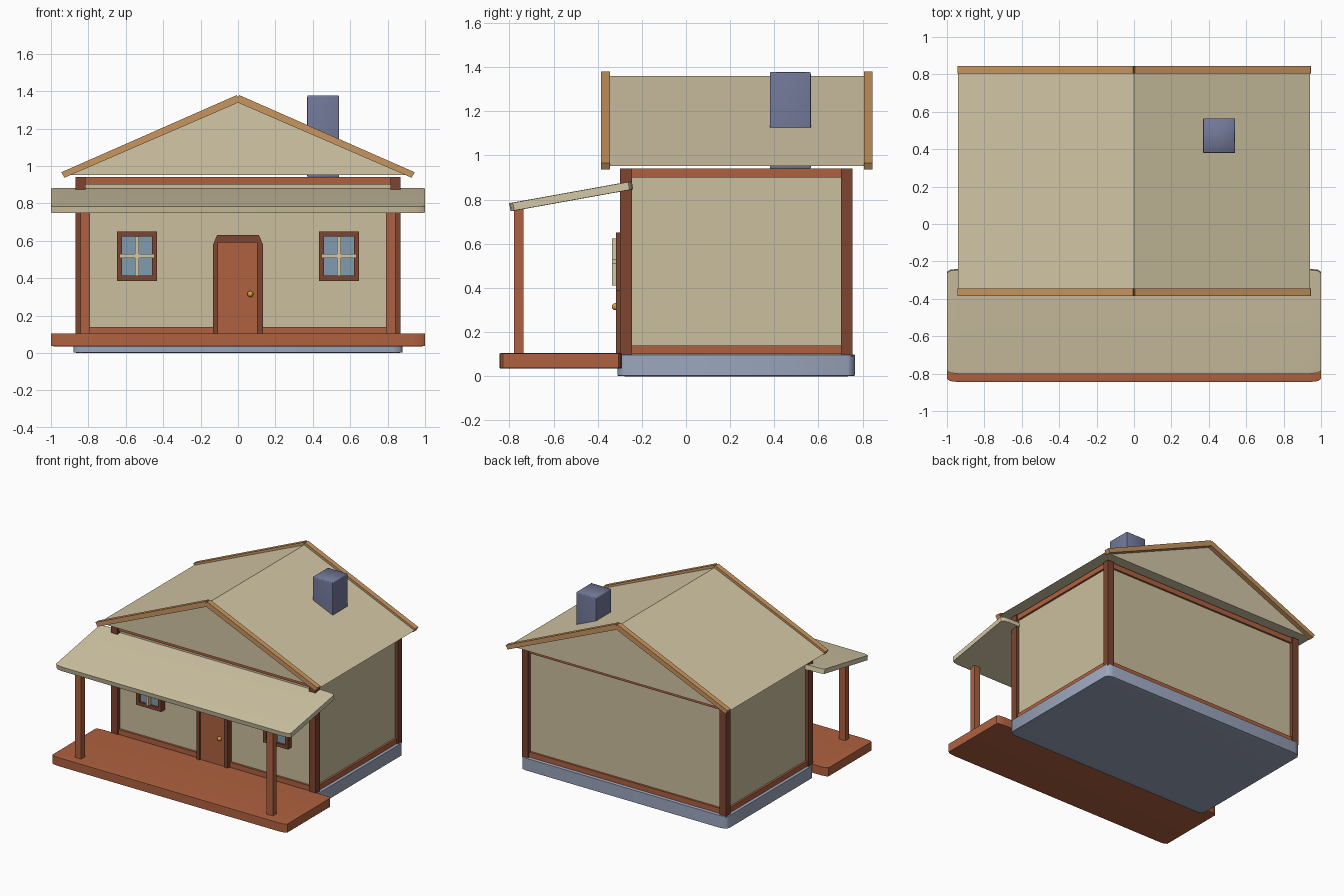
import bpy, bmesh, math
from mathutils import Matrix, Vector

if "Cube" in bpy.data.objects:
    bpy.data.objects.remove(bpy.data.objects["Cube"])


def mat(name, r, g, b):
    m = bpy.data.materials.new(name)
    m.diffuse_color = (r, g, b, 1)
    m.use_nodes = True
    m.node_tree.nodes["Principled BSDF"].inputs["Base Color"].default_value = m.diffuse_color
    return m


CREAM = mat("cream", .65, .57, .38)
PLASTER = mat("plaster", .60, .52, .34)
WOOD = mat("red_wood", .43, .12, .05)
DARK = mat("dark_wood", .20, .06, .03)
TRIM = mat("light_wood", .58, .30, .115)
BRICK = mat("blue_brick", .17, .19, .32)
STONE = mat("pale_stone", .33, .38, .51)
GLASS = mat("glass", .22, .33, .43)
BRASS = mat("brass", .65, .35, .05)


def finish(name, bm, m, smooth=False):
    bmesh.ops.recalc_face_normals(bm, faces=bm.faces)
    me = bpy.data.meshes.new(name)
    bm.to_mesh(me)
    bm.free()
    me.materials.append(m)
    ob = bpy.data.objects.new(name, me)
    bpy.context.collection.objects.link(ob)
    if smooth:
        bpy.ops.object.select_all(action='DESELECT')
        ob.select_set(True)
        bpy.context.view_layer.objects.active = ob
        bpy.ops.object.shade_smooth_by_angle(angle=math.radians(50))
    return ob


def box(name, x, y, z, m, bevel=0.0, rot=None):
    """Box from (min, max) ranges; bevel is a fraction of each side."""
    lo, hi = Vector((x[0], y[0], z[0])), Vector((x[1], y[1], z[1]))
    bm = bmesh.new()
    bmesh.ops.create_cube(bm, size=1)
    if bevel:
        bmesh.ops.bevel(bm, geom=bm.edges[:], offset=bevel, segments=2,
                        profile=.5, affect='EDGES')
    mx = Matrix.Translation((lo + hi) / 2)
    if rot:
        mx = mx @ rot
    bmesh.ops.transform(bm, matrix=mx @ Matrix.Diagonal((hi - lo).to_4d()), verts=bm.verts)
    return finish(name, bm, m, bevel > 0)


def prism(name, outline, y0, y1, m):
    """Extrude an x-z outline along y."""
    bm = bmesh.new()
    f = bm.faces.new([bm.verts.new((px, y0, pz)) for px, pz in outline])
    ext = bmesh.ops.extrude_face_region(bm, geom=[f])["geom"]
    bmesh.ops.translate(bm, vec=(0, y1 - y0, 0),
                        verts=[v for v in ext if isinstance(v, bmesh.types.BMVert)])
    return finish(name, bm, m)


# Base, deck and walls
box("foundation", (-.88, .88), (-.31, .765), (0, .10), STONE, .03)
box("porch_deck", (-1, 1), (-.845, -.29), (.035, .105), WOOD, .03)
box("walls", (-.845, .845), (-.272, .728), (.09, .93), PLASTER)

# Corner posts and porch posts
for s, side in ((-1, "left"), (1, "right")):
    xs = sorted((s * .815, s * .87))
    box(f"front_corner_post_{side}", xs, (-.30, -.245), (.09, .94), DARK)
    box(f"back_corner_post_{side}", xs, (.702, .755), (.09, .94), DARK)
    box(f"porch_post_{side}", sorted((s * .79, s * .843)), (-.78, -.735), (.10, .78), WOOD)

# Horizontal beams at the bottom and top of each wall
for z0, level in ((.10, "bottom"), (.90, "top")):
    z = (z0, z0 + .04)
    box(f"front_beam_{level}", (-.82, .82), (-.288, -.245), z, WOOD)
    box(f"back_beam_{level}", (-.82, .82), (.70, .743), z, WOOD)
    for s, side in ((-1, "left"), (1, "right")):
        box(f"side_beam_{side}_{level}", sorted((s * .82, s * .86)), (-.25, .705), z, WOOD)

# Tilted porch awning
box("porch_awning", (-1, 1), (-.802, -.238), (.796, .834), CREAM, .03,
    Matrix.Rotation(math.radians(10.2), 4, 'X'))

# Gable roof and its edge boards
prism("roof", [(-.94, .952), (.94, .952), (0, 1.36)], -.35, .81, CREAM)
for s, side in ((-1, "left"), (1, "right")):
    board = [(s * .945, .966), (s * .928, .937), (s * -.0, 1.338), (s * .0, 1.365), (s * .006, 1.379)]
    prism(f"front_roof_board_{side}", board, -.385, -.345, TRIM)
    prism(f"back_roof_board_{side}", board, .805, .845, TRIM)

# Chimney
box("chimney", (.37, .54), (.38, .565), (.938, 1.377), BRICK, .02)

# Door with frame and knob
frame = [(-.133, .10), (-.133, .58), (-.112, .63), (.112, .63), (.133, .58), (.133, .10),
         (.102, .10), (.102, .59), (-.106, .59), (-.106, .10)]
prism("door_frame", frame, -.316, -.265, DARK)
box("door", (-.107, .103), (-.306, -.265), (.10, .592), WOOD)
bm = bmesh.new()
bmesh.ops.create_uvsphere(bm, u_segments=12, v_segments=8, radius=.016,
                          matrix=Matrix.Translation((.066, -.320, .315)))
finish("door_knob", bm, BRASS, True)

# Windows: frame bars, glass and cross bars
for s, side in ((-1, "left"), (1, "right")):
    c, zc = s * .54, .518
    for d in (-1, 1):
        box(f"window_stile_{side}", sorted((c + d * .08, c + d * .107)), (-.316, -.265),
            (zc - .132, zc + .132), DARK)
        box(f"window_rail_{side}", (c - .085, c + .085), (-.316, -.265),
            sorted((zc + d * .105, zc + d * .132)), DARK)
    box(f"window_glass_{side}", (c - .085, c + .085), (-.302, -.265), (zc - .11, zc + .11), GLASS)
    box(f"window_upright_bar_{side}", (c - .01, c + .01), (-.334, -.295),
        (zc - .106, zc + .106), CREAM)
    box(f"window_cross_bar_{side}", (c - .093, c + .093), (-.335, -.295),
        (zc - .01, zc + .01), CREAM)
